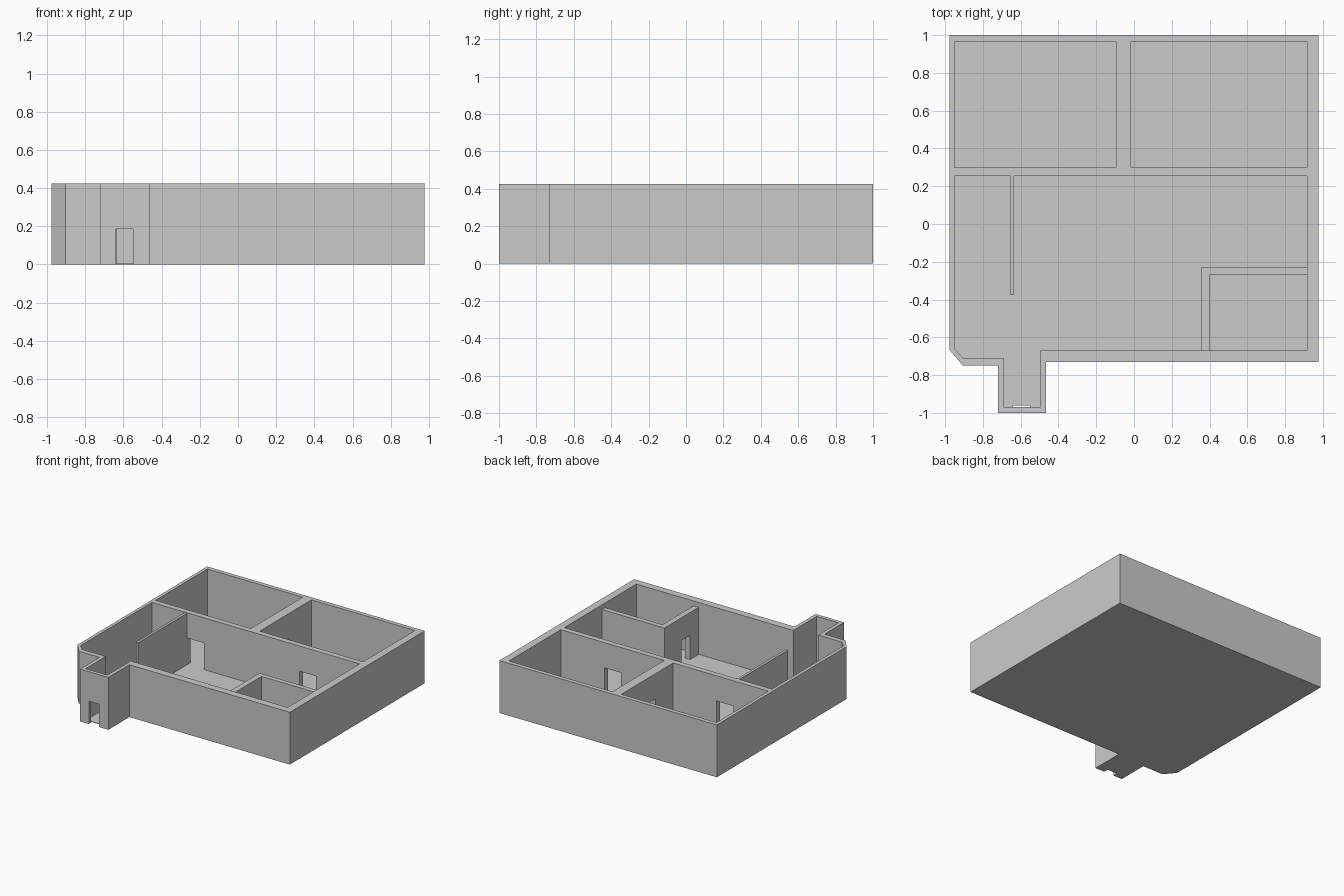
import bpy, bmesh

if "Cube" in bpy.data.objects:
    bpy.data.objects.remove(bpy.data.objects["Cube"])

H = 0.425       # wall height
FLOOR = 0.004   # floor top


def prism(name, pts, z0, z1):
    """Extrude a plan outline from z0 to z1."""
    bm = bmesh.new()
    base = bm.faces.new([bm.verts.new((x, y, z0)) for x, y in pts])
    ext = bmesh.ops.extrude_face_region(bm, geom=[base])
    for v in ext["geom"]:
        if isinstance(v, bmesh.types.BMVert):
            v.co.z = z1
    bmesh.ops.recalc_face_normals(bm, faces=bm.faces[:])
    me = bpy.data.meshes.new(name)
    bm.to_mesh(me)
    bm.free()
    ob = bpy.data.objects.new(name, me)
    bpy.context.collection.objects.link(ob)
    return ob


def rect(x0, x1, y0, y1):
    return [(x0, y0), (x1, y0), (x1, y1), (x0, y1)]


def cut(target, pts, z0, z1):
    """Subtract a prism from the target and discard the cutter."""
    cutter = prism("cutter", pts, z0, z1)
    cutter.hide_render = True
    mod = target.modifiers.new("cut", 'BOOLEAN')
    mod.operation = 'DIFFERENCE'
    mod.solver = 'EXACT'
    mod.object = cutter
    bpy.context.view_layer.objects.active = target
    bpy.ops.object.modifier_apply(modifier=mod.name)
    bpy.data.objects.remove(cutter)


# Outer shell with porch and chamfered corner
house = prism("house_walls", [
    (-0.977, 1), (-0.977, -0.665), (-0.905, -0.75), (-0.72, -0.75), (-0.72, -1),
    (-0.465, -1), (-0.465, -0.73), (0.977, -0.73), (0.977, 1)], 0, H)

# Rooms hollowed down to the floor
main_room = [
    (-0.95, 0.255), (-0.95, -0.66), (-0.905, -0.71), (-0.69, -0.71), (-0.69, -0.97),
    (-0.495, -0.97), (-0.495, -0.67), (0.915, -0.67), (0.915, 0.255)]
for room in (main_room,
             rect(-0.95, -0.095, 0.30, 0.965),
             rect(-0.015, 0.915, 0.30, 0.965)):
    cut(house, room, FLOOR, 1)

# Interior doorways
for door in (rect(-0.635, -0.485, 0.24, 0.32),
             rect(0.375, 0.52, 0.24, 0.32),
             rect(-0.12, 0.01, 0.53, 0.685)):
    cut(house, door, FLOOR, 0.22)

# Front door
cut(house, rect(-0.64, -0.55, -1.1, -0.96), -0.1, 0.185)

# Freestanding partition
prism("hall_partition", rect(-0.655, -0.635, -0.375, 0.256), 0.002, 0.422)

# Corner closet walls with a doorway
closet = prism("closet_walls", [
    (0.355, -0.672), (0.40, -0.672), (0.40, -0.27), (0.917, -0.27),
    (0.917, -0.23), (0.355, -0.23)], 0.002, 0.386)
cut(closet, rect(0.33, 0.42, -0.56, -0.45), -0.1, 0.20)
